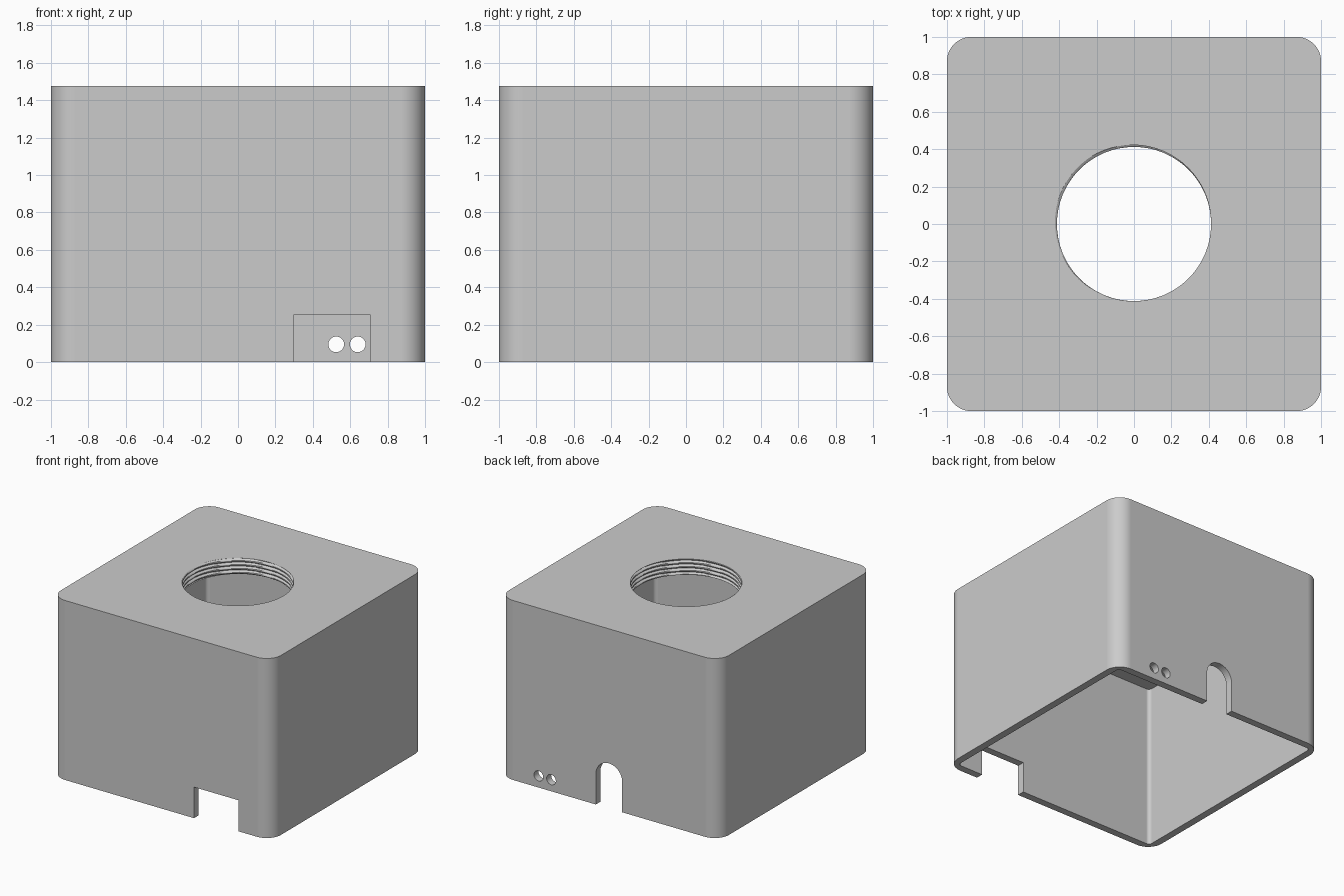
import bpy, bmesh
from math import pi, cos, sin, radians

cube = bpy.data.objects.get("Cube")
if cube:
    bpy.data.objects.remove(cube, do_unlink=True)

HEIGHT, WALL, LID = 1.475, 0.06, 0.13
ROUND = 0.13

grey = bpy.data.materials.new("light grey plastic")
grey.use_nodes = True
colour = (0.6, 0.6, 0.6, 1)
grey.diffuse_color = colour
grey.node_tree.nodes["Principled BSDF"].inputs["Base Color"].default_value = colour


def to_object(name, bm):
    bmesh.ops.recalc_face_normals(bm, faces=bm.faces[:])
    mesh = bpy.data.meshes.new(name)
    bm.to_mesh(mesh)
    bm.free()
    mesh.materials.append(grey)
    obj = bpy.data.objects.new(name, mesh)
    bpy.context.collection.objects.link(obj)
    return obj


def rounded_box(name, half, bottom, top, radius, segments, round_top):
    """Box with rounded upright edges and, if asked, a rounded top rim."""
    bm = bmesh.new()
    bmesh.ops.create_cube(bm, size=2)
    for v in bm.verts:
        v.co = (v.co.x * half, v.co.y * half, top if v.co.z > 0 else bottom)
    edges = []
    for e in bm.edges:
        a, b = e.verts[0].co.z, e.verts[1].co.z
        if a != b or (round_top and a == top):
            edges.append(e)
    bmesh.ops.bevel(bm, geom=edges, offset=radius, offset_type='OFFSET',
                    segments=segments, profile=0.5, affect='EDGES')
    return to_object(name, bm)


def prism(name, outline, y0, y1):
    """Extrude an outline in x and z along y."""
    bm = bmesh.new()
    face = bm.faces.new([bm.verts.new((x, y0, z)) for x, z in outline])
    side = bmesh.ops.extrude_face_region(bm, geom=[face])["geom"]
    for v in side:
        if isinstance(v, bmesh.types.BMVert):
            v.co.y = y1
    return to_object(name, bm)


def arc(x, z, r, start, end, steps):
    angles = [start + (end - start) * i / steps for i in range(steps + 1)]
    return [(x + r * cos(a), z + r * sin(a)) for a in angles]


def threaded_bore(name, inner, outer, pitch, z0, z1, sides=64):
    """Cylinder whose radius follows a helical thread."""
    bm = bmesh.new()
    step = pitch / 8
    rings = []
    for k in range(round((z1 - z0) / step) + 1):
        z = z0 + k * step
        ring = []
        for i in range(sides):
            a = 2 * pi * i / sides
            phase = ((z - HEIGHT) / pitch - (a - 0.75 * pi) / (2 * pi)) % 1
            depth = max(0, 1 - 3 * min(phase, 1 - phase))
            r = inner + (outer - inner) * depth
            ring.append(bm.verts.new((r * cos(a), r * sin(a), z)))
        rings.append(ring)
    for low, high in zip(rings, rings[1:]):
        for i in range(sides):
            j = (i + 1) % sides
            bm.faces.new((low[i], low[j], high[j], high[i]))
    bm.faces.new(rings[0][::-1])
    bm.faces.new(rings[-1])
    return to_object(name, bm)


# Outer shell
housing = rounded_box("housing", 1, 0, HEIGHT, ROUND, 12, True)

# Cutters: cavity, threaded opening, front notch, rear slot, rear holes
cutters = [
    rounded_box("cavity_cutter", 1 - WALL, -0.2, HEIGHT - LID, 0.03, 4, False),
    threaded_bore("bore_cutter", 0.412, 0.429, 0.032, 1.31, 1.519),
    prism("front_notch_cutter",
          [(0.3, -0.1), (0.705, -0.1), (0.705, 0.255), (0.3, 0.255)], -1.1, -0.8),
    prism("rear_slot_cutter",
          [(-0.12, -0.1), (0.12, -0.1)] + arc(0, 0.25, 0.12, 0, pi, 24), 0.8, 1.1),
]
for x in (0.525, 0.64):
    circle = arc(x, 0.095, 0.042, 0, 2 * pi, 24)[:-1]
    cutters.append(prism("rear_hole_cutter", circle, 0.8, 1.1))

bpy.ops.object.select_all(action='DESELECT')
bpy.context.view_layer.objects.active = housing
housing.select_set(True)
for cutter in cutters:
    cutter.hide_render = True
    cut = housing.modifiers.new("cut", 'BOOLEAN')
    cut.operation = 'DIFFERENCE'
    cut.solver = 'EXACT'
    cut.object = cutter
    bpy.ops.object.modifier_apply(modifier=cut.name)
    bpy.data.objects.remove(cutter, do_unlink=True)

# Smooth rounded edges while the broad walls stay flat
bpy.ops.object.shade_smooth_by_angle(angle=radians(30))
normals = housing.modifiers.new("flat_walls", 'WEIGHTED_NORMAL')
normals.keep_sharp = True
